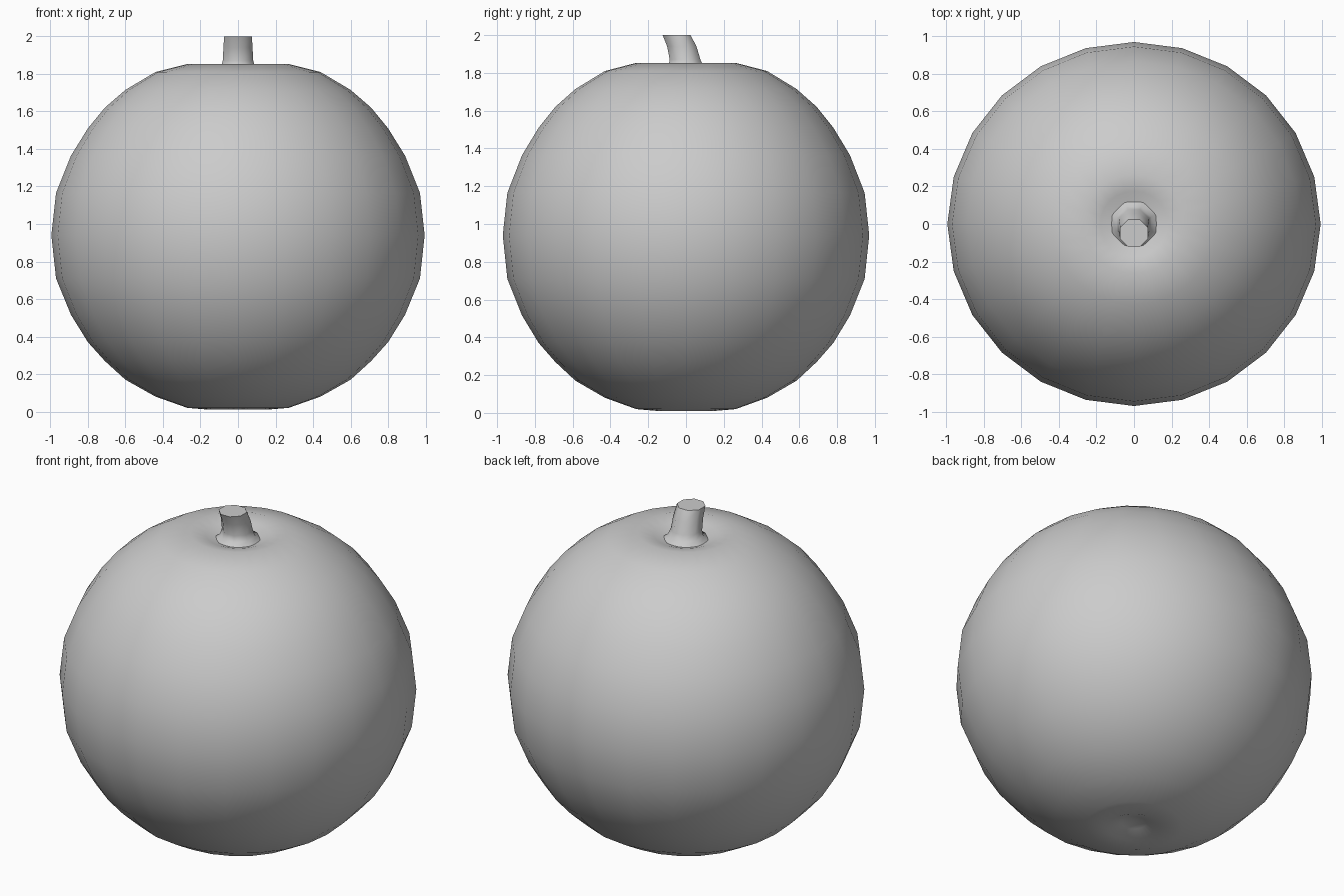
import bpy, bmesh
from math import sin, cos, pi

if "Cube" in bpy.data.objects:
    bpy.data.objects.remove(bpy.data.objects["Cube"])


def loft(name, rings, sides, y_scale=1.0, turn=0.0, angle=60):
    """Skin stacked rings given as (radius, y offset, z); radius 0 makes a pole."""
    bm = bmesh.new()
    loops = []
    for r, oy, z in rings:
        if r == 0:
            loops.append([bm.verts.new((0, oy, z))] * sides)
        else:
            loops.append([bm.verts.new((r * cos(2 * pi * i / sides + turn),
                                        oy + y_scale * r * sin(2 * pi * i / sides + turn), z))
                          for i in range(sides)])
    for a, b in zip(loops, loops[1:]):
        for i in range(sides):
            j = (i + 1) % sides
            bm.faces.new(list(dict.fromkeys((a[i], a[j], b[j], b[i]))))
    if rings[-1][0] > 0:
        bm.faces.new(loops[-1])
    bmesh.ops.recalc_face_normals(bm, faces=bm.faces)
    mesh = bpy.data.meshes.new(name)
    bm.to_mesh(mesh)
    bm.free()
    obj = bpy.data.objects.new(name, mesh)
    bpy.context.collection.objects.link(obj)
    bpy.ops.object.select_all(action='DESELECT')
    obj.select_set(True)
    bpy.context.view_layer.objects.active = obj
    bpy.ops.object.shade_smooth_by_angle(angle=angle * pi / 180)
    return obj


# Round fruit body with a dimple at the bottom and one under the stem
profile = [(0, 0.05), (0.07, 0.04), (0.15, 0.01), (0.27, 0.02), (0.44, 0.08),
           (0.60, 0.17), (0.71, 0.27), (0.80, 0.37), (0.89, 0.515), (0.97, 0.71),
           (0.995, 0.94), (0.97, 1.165), (0.89, 1.365), (0.80, 1.51), (0.71, 1.62),
           (0.60, 1.715), (0.44, 1.81), (0.27, 1.853), (0.18, 1.835), (0.11, 1.81), (0, 1.80)]
loft("fruit_body", [(r, 0, z) for r, z in profile], 24, y_scale=0.975)

# Stubby stem, flared at its base and leaning to the front
loft("stem", [(0.14, 0, 1.805), (0.10, 0, 1.835), (0.088, -0.005, 1.87),
              (0.084, -0.022, 1.94), (0.08, -0.05, 2.0)], 8, turn=pi / 8, angle=50)
